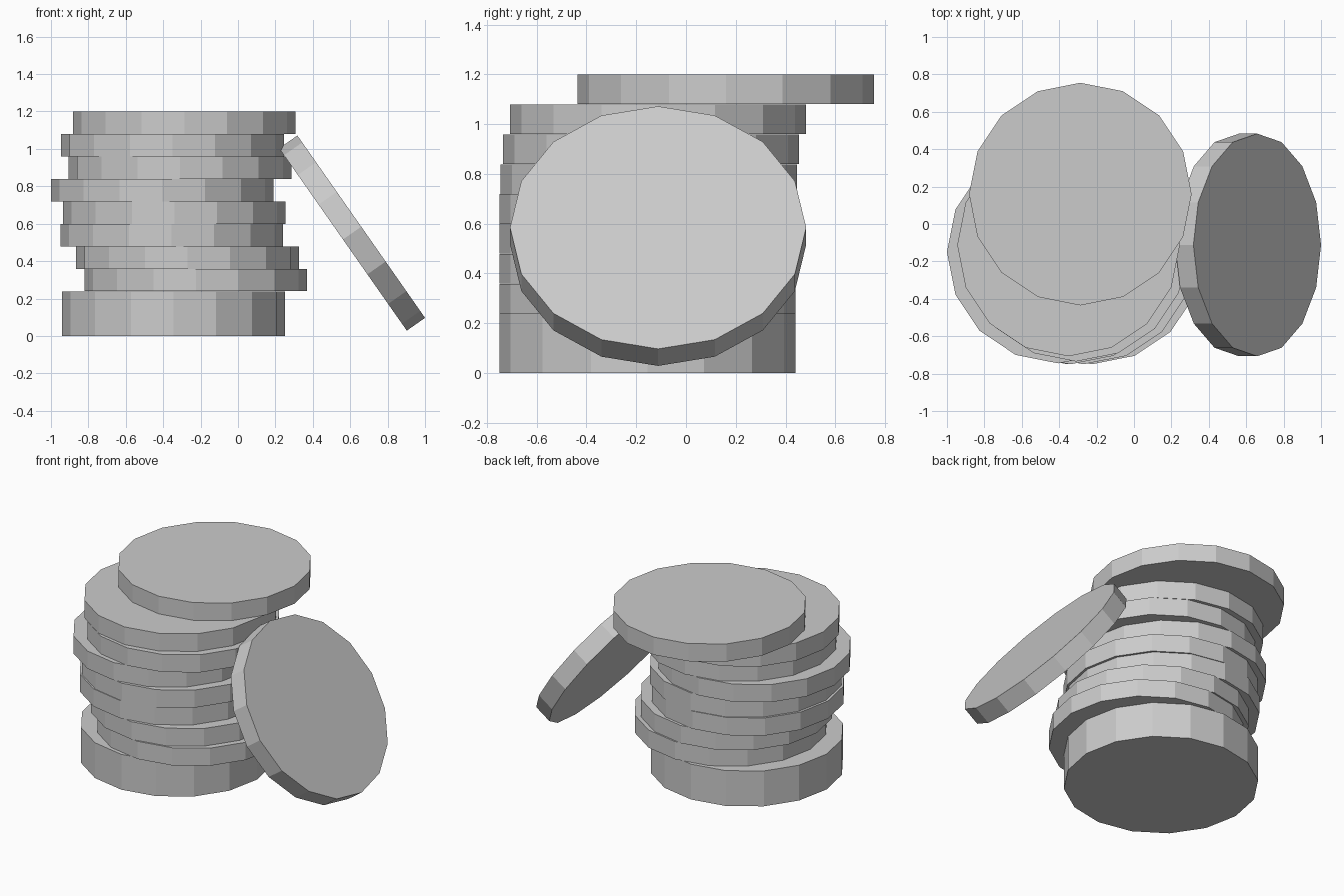
import bpy
from math import radians

if "Cube" in bpy.data.objects:
    bpy.data.objects.remove(bpy.data.objects["Cube"])

R, T = 0.595, 0.119  # coin radius and thickness


def coin(name, centre, depth=T, tilt=0.0):
    bpy.ops.mesh.primitive_cylinder_add(vertices=16, radius=R, depth=depth,
                                        location=centre, rotation=(0, tilt, 0))
    bpy.context.object.name = name


# Double-thickness bottom of the stack
coin("base_coin", (-0.345, -0.155, 0.119), depth=0.238)

# Loosely stacked coins: x and y centre of each layer, bottom to top
layers = [(-0.225, -0.155), (-0.27, -0.155), (-0.355, -0.155), (-0.34, -0.155),
          (-0.405, -0.15), (-0.31, -0.14), (-0.35, -0.112), (-0.287, 0.16)]
for i, (x, y) in enumerate(layers):
    coin(f"stack_coin_{i + 1}", (x, y, 0.2985 + i * 0.1201))

# Coin leaning against the stack
coin("leaning_coin", (0.61, -0.112, 0.55), tilt=radians(55))
